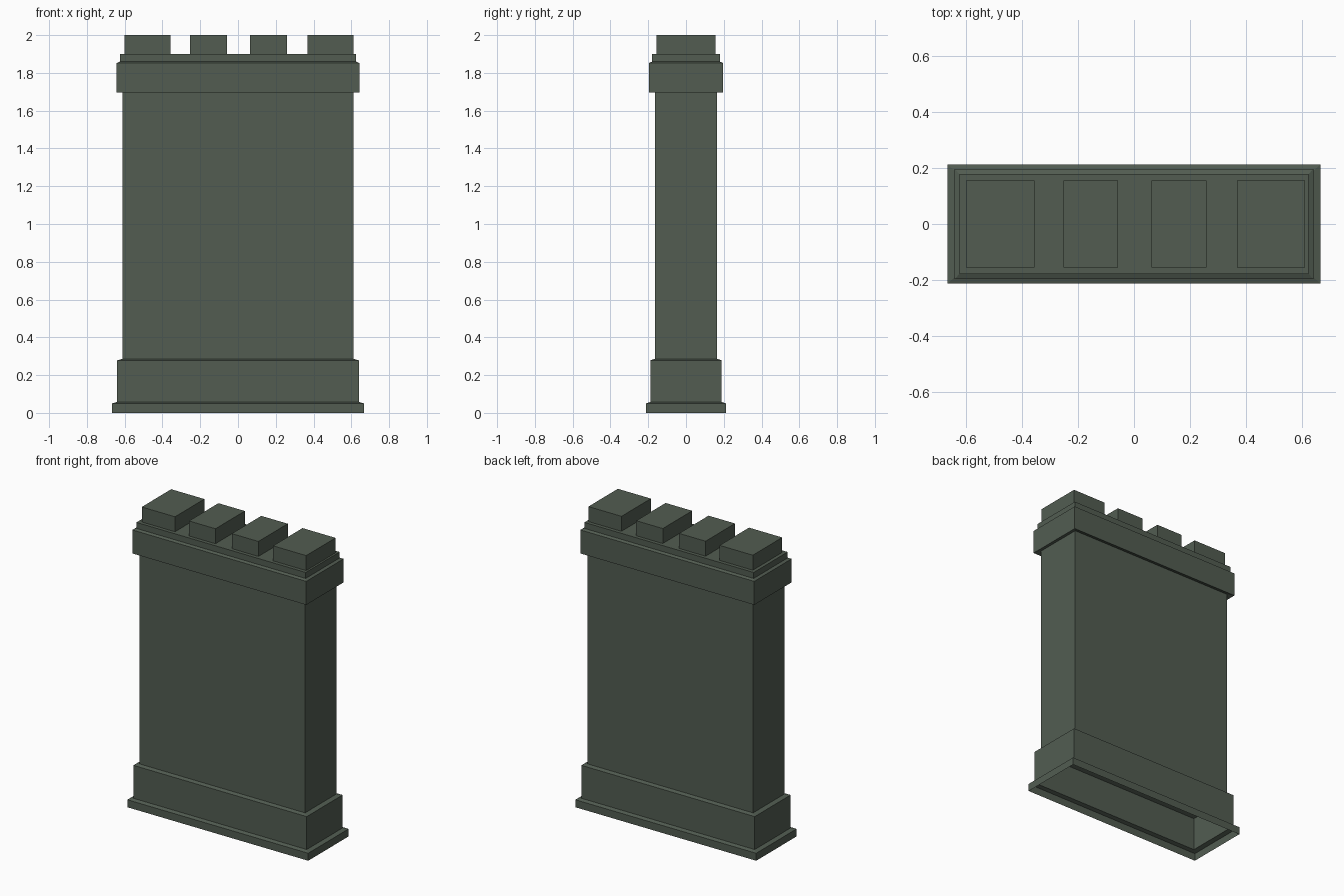
import bpy, bmesh

if "Cube" in bpy.data.objects:
    bpy.data.objects.remove(bpy.data.objects["Cube"])

stone = bpy.data.materials.new("dark_green_stone")
stone.diffuse_color = (0.084, 0.108, 0.083, 1)
stone.use_nodes = True
stone.node_tree.nodes["Principled BSDF"].inputs["Base Color"].default_value = stone.diffuse_color


def finish(name, bm):
    bmesh.ops.recalc_face_normals(bm, faces=bm.faces)
    mesh = bpy.data.meshes.new(name)
    bm.to_mesh(mesh)
    bm.free()
    mesh.materials.append(stone)
    obj = bpy.data.objects.new(name, mesh)
    bpy.context.collection.objects.link(obj)
    return obj


def stack(name, rings):
    """Rectangular shell lofted through (half_x, half_y, z) rings, open below, closed on top."""
    bm = bmesh.new()
    loops = [[bm.verts.new((sx * hx, sy * hy, z))
              for sx, sy in ((-1, -1), (1, -1), (1, 1), (-1, 1))]
             for hx, hy, z in rings]
    for a, b in zip(loops, loops[1:]):
        for i in range(4):
            j = (i + 1) % 4
            bm.faces.new((a[i], a[j], b[j], b[i]))
    bm.faces.new(loops[-1])
    return finish(name, bm)


# Hollow wall: plinth, base, shaft, cornice and top step
stack("wall", [
    (0.668, 0.213, 0.0), (0.668, 0.213, 0.05),
    (0.64, 0.189, 0.058), (0.64, 0.189, 0.278),
    (0.611, 0.165, 0.286), (0.611, 0.165, 1.705),
    (0.642, 0.197, 1.695), (0.642, 0.197, 1.852),
    (0.625, 0.179, 1.86), (0.625, 0.179, 1.90),
])

# Battlement blocks (open underneath, sitting on the wall)
spans = [(-0.602, -0.357), (-0.253, -0.058), (0.063, 0.259), (0.368, 0.612)]
for n, (x0, x1) in enumerate(spans, 1):
    bm = bmesh.new()
    bmesh.ops.create_cube(bm, size=1)
    for v in bm.verts:
        v.co = (x1 if v.co.x > 0 else x0,
                0.155 if v.co.y > 0 else -0.155,
                2.0 if v.co.z > 0 else 1.90)
    under = [f for f in bm.faces if f.calc_center_median().z < 1.91]
    bmesh.ops.delete(bm, geom=under, context='FACES_ONLY')
    finish(f"battlement_{n}", bm)
